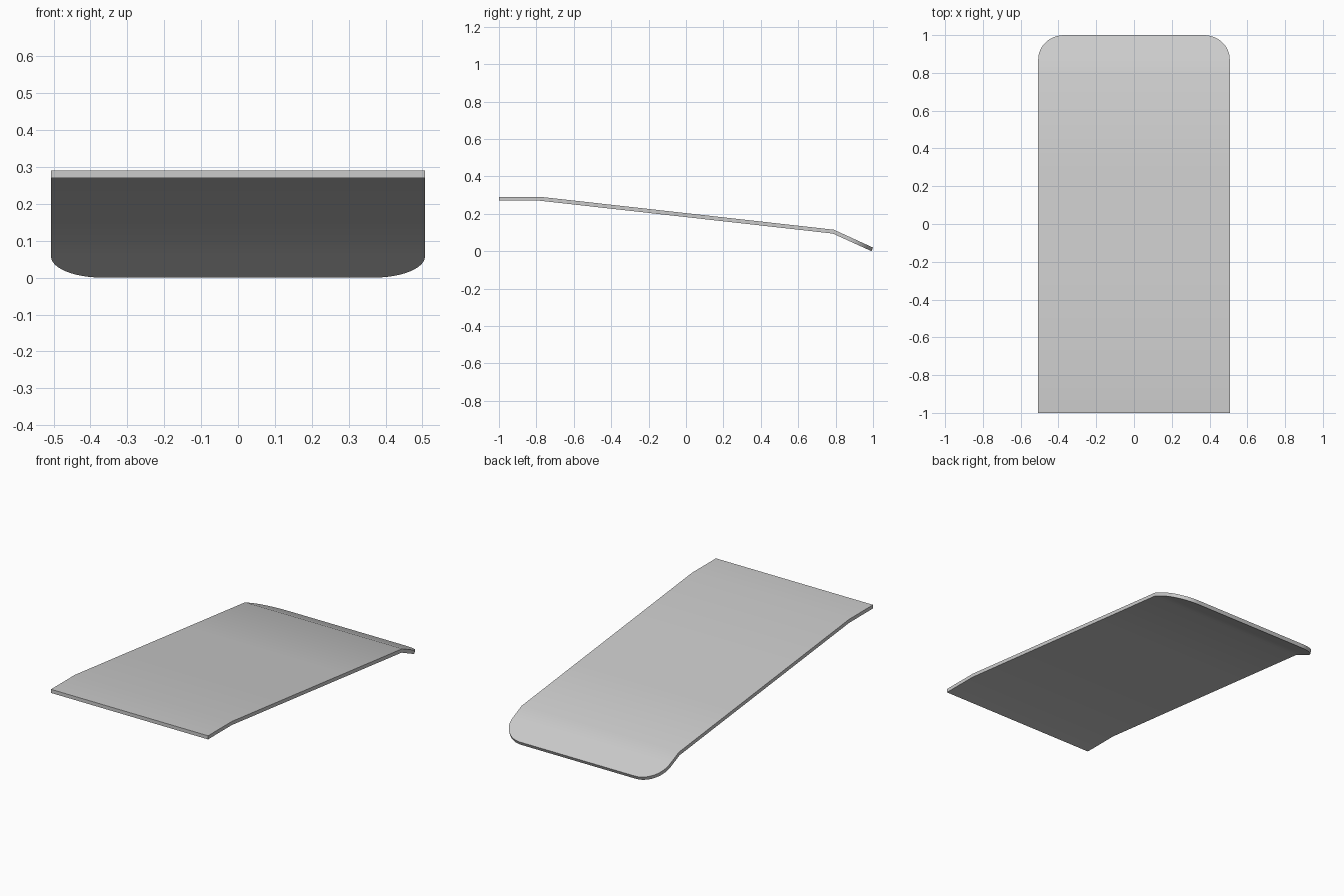
import bpy, bmesh, math
from mathutils import Vector

if "Cube" in bpy.data.objects:
    bpy.data.objects.remove(bpy.data.objects["Cube"])

HALF_W, RADIUS, THICK, STEPS = 0.507, 0.137, 0.021, 12
BENDS = [(-1, 0.291), (-0.78, 0.291), (0.79, 0.115), (1, 0.0195)]


def normal(a, b):
    d = (Vector(b) - Vector(a)).normalized()
    return Vector((-d.y, d.x))


normals = [normal(a, b) for a, b in zip(BENDS, BENDS[1:])]


def station(seg, t, half):
    """Top and bottom profile points, with mitred bends."""
    def under(i):
        n = normals[max(i - 1, 0)] + normals[min(i, 2)]
        n.normalize()
        return Vector(BENDS[i]) - n * THICK / n.dot(normals[min(i, 2)])
    top = Vector(BENDS[seg]).lerp(Vector(BENDS[seg + 1]), t)
    return top, under(seg).lerp(under(seg + 1), t), half


# lengthwise stations: flat lip, three panels, then rounded tip
stations = [station(0, 0, HALF_W)]
stations += [station(1, i / 3, HALF_W) for i in range(3)]
stations.append(station(2, 0, HALF_W))
depth = 0.128 / 0.21
for i in range(STEPS + 1):
    a = math.pi / 2 * i / STEPS
    stations.append(station(2, 1 - depth + depth * math.sin(a),
                            HALF_W - RADIUS * (1 - math.cos(a))))

# sheet built as a chain of box sections
bm = bmesh.new()
rings = []
for top, low, w in stations:
    rings.append([bm.verts.new((x, p.x, p.y))
                  for x, p in ((-w, top), (w, top), (w, low), (-w, low))])
for a, b in zip(rings, rings[1:]):
    for k in range(4):
        j = (k + 1) % 4
        bm.faces.new((a[k], a[j], b[j], b[k]))
bm.faces.new(rings[0])
bm.faces.new(rings[-1])
bmesh.ops.recalc_face_normals(bm, faces=bm.faces)

mesh = bpy.data.meshes.new("ramp_sheet")
bm.to_mesh(mesh)
bm.free()
ramp = bpy.data.objects.new("ramp_sheet", mesh)
bpy.context.collection.objects.link(ramp)
bpy.context.view_layer.objects.active = ramp
ramp.select_set(True)
bpy.ops.object.shade_smooth_by_angle(angle=math.radians(30))
